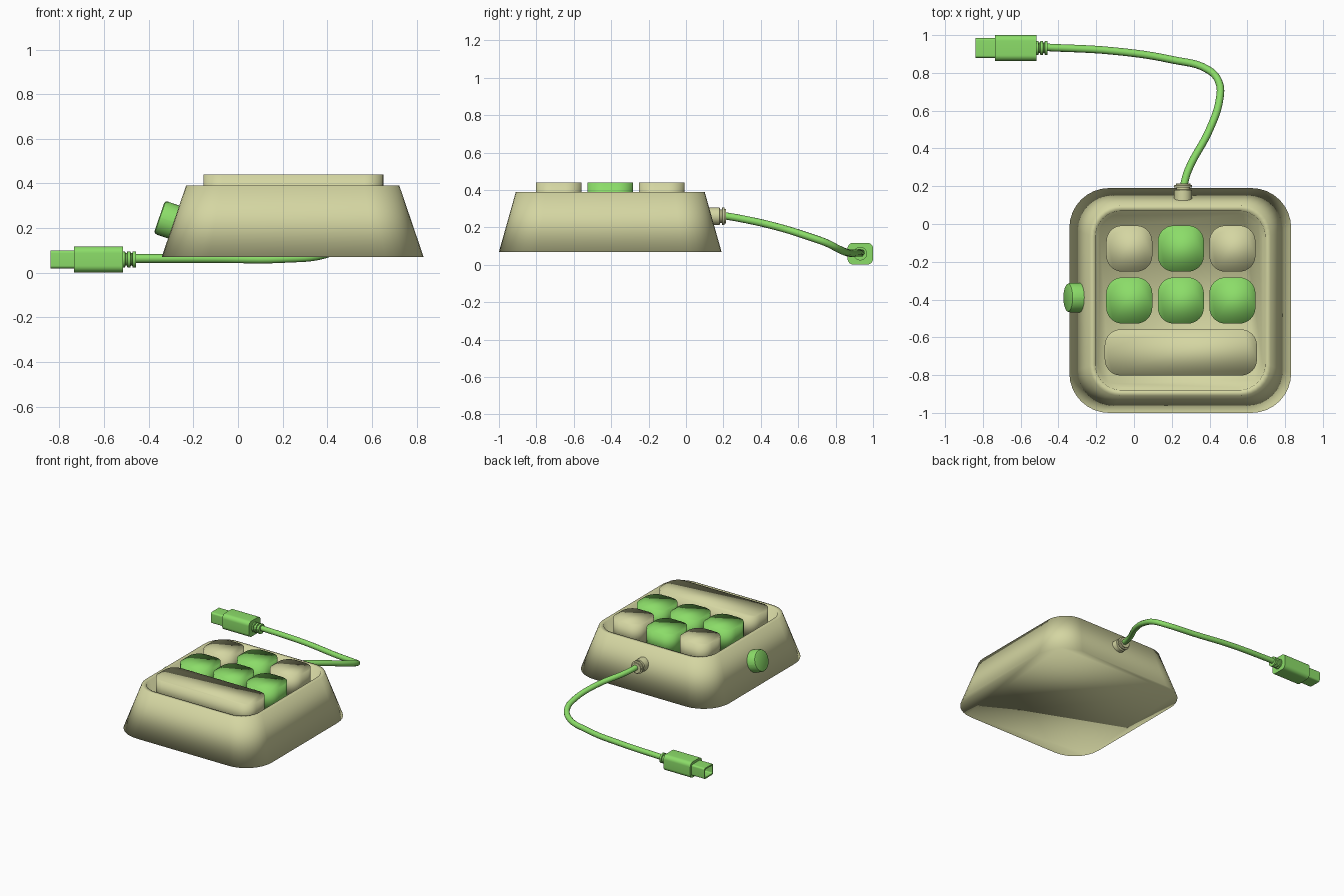
import bpy, bmesh, math
from mathutils import Vector, Matrix

if "Cube" in bpy.data.objects:
    bpy.data.objects.remove(bpy.data.objects["Cube"])


def material(name, rgb):
    m = bpy.data.materials.new(name)
    m.diffuse_color = (*rgb, 1)
    m.use_nodes = True
    m.node_tree.nodes["Principled BSDF"].inputs["Base Color"].default_value = m.diffuse_color
    return m


BEIGE = material("beige", (0.66, 0.67, 0.36))
GREEN = material("green", (0.26, 0.72, 0.14))


def rounded_rect(hx, hy, r, z, n=8):
    pts = []
    for k, (sx, sy) in enumerate([(1, 1), (-1, 1), (-1, -1), (1, -1)]):
        for i in range(n + 1):
            a = math.pi / 2 * (k + i / n)
            pts.append(Vector((sx * (hx - r) + r * math.cos(a),
                               sy * (hy - r) + r * math.sin(a), z)))
    return pts


def loft(name, rings, loc, mat, axis=(0, 0, 1), angle=None):
    """Skin a stack of rounded rectangles (half x, half y, radius, height), capped."""
    bm = bmesh.new()
    loops = [[bm.verts.new(p) for p in rounded_rect(*r)] for r in rings]
    for a, b in zip(loops, loops[1:]):
        for i in range(len(a)):
            j = (i + 1) % len(a)
            bm.faces.new((a[i], a[j], b[j], b[i]))
    bm.faces.new(loops[0][::-1])
    bm.faces.new(loops[-1])
    bmesh.ops.remove_doubles(bm, verts=bm.verts, dist=1e-5)
    me = bpy.data.meshes.new(name)
    bm.to_mesh(me)
    bm.free()
    ob = bpy.data.objects.new(name, me)
    bpy.context.collection.objects.link(ob)
    ob.data.materials.append(mat)
    ob.location = loc
    if tuple(axis) != (0, 0, 1):
        ob.rotation_euler = Vector(axis).to_track_quat('Z', 'Y').to_euler()
    bpy.ops.object.select_all(action='DESELECT')
    ob.select_set(True)
    bpy.context.view_layer.objects.active = ob
    if angle is None:
        bpy.ops.object.shade_smooth()
    else:
        bpy.ops.object.shade_smooth_by_angle(angle=math.radians(angle))
    return ob


def turned(name, profile, loc, mat, axis):
    """Round part from (radius, height) pairs."""
    return loft(name, [(r, r, r * 0.9999, h) for r, h in profile], loc, mat, axis, 40)


# tapered case with a sunken key tray
CX, CY = 0.245, -0.405
loft("case", [(0.587, 0.595, 0.21, 0.07), (0.478, 0.505, 0.16, 0.39),
              (0.45, 0.475, 0.14, 0.39), (0.435, 0.46, 0.13, 0.29)],
     (CX, CY, 0), BEIGE)

# two rows of square keys and a wide bar key
for row, (y, colours) in enumerate([(-0.13, (BEIGE, GREEN, BEIGE)),
                                    (-0.405, (GREEN, GREEN, GREEN))]):
    for col, mat in enumerate(colours):
        loft(f"key_{row}_{col}", [(0.122, 0.122, 0.085, 0.285), (0.122, 0.122, 0.085, 0.44)],
             (-0.025 + 0.273 * col, y, 0), mat)
loft("bar_key", [(0.403, 0.122, 0.085, 0.285), (0.403, 0.122, 0.085, 0.44)],
     (0.248, -0.68, 0), BEIGE)

# side knob, square to the sloping wall
turned("side_knob", [(0.078, -0.02), (0.078, 0.085), (0.074, 0.096), (0.066, 0.10)],
       (-0.258, -0.39, 0.217), GREEN, (-0.946, 0, 0.325))

# cable outlet on the back wall
turned("cable_outlet", [(0.047, 0), (0.047, 0.065), (0.036, 0.067), (0.036, 0.077),
                        (0.047, 0.079), (0.047, 0.09), (0.038, 0.092), (0.038, 0.1)],
       (0.26, 0.115, 0.26), BEIGE, (0, 1, 0))

# cable
cu = bpy.data.curves.new("cable", 'CURVE')
cu.dimensions = '3D'
cu.bevel_depth = 0.02
cu.bevel_resolution = 3
cu.resolution_u = 6
cu.use_fill_caps = True
path = [(0.26, 0.19, 0.265), (0.285, 0.28, 0.25), (0.40, 0.50, 0.20), (0.453, 0.66, 0.15),
        (0.45, 0.75, 0.118), (0.395, 0.815, 0.085), (0.2, 0.87, 0.064),
        (-0.1, 0.915, 0.064), (-0.48, 0.936, 0.064)]
sp = cu.splines.new('BEZIER')
sp.bezier_points.add(len(path) - 1)
for p, co in zip(sp.bezier_points, path):
    p.co = co
    p.handle_left_type = p.handle_right_type = 'AUTO'
sp.use_smooth = True
cable = bpy.data.objects.new("cable", cu)
cable.data.materials.append(GREEN)
bpy.context.collection.objects.link(cable)

# plug: ribbed collar, grip and hollow metal-style tip
PY, PZ, LEFT = 0.932, 0.06, (-1, 0, 0)
turned("plug_collar", [(0.036, 0), (0.036, 0.014), (0.028, 0.016), (0.028, 0.022),
                       (0.036, 0.024), (0.036, 0.038), (0.028, 0.04), (0.028, 0.046),
                       (0.036, 0.048), (0.036, 0.07)],
       (-0.458, PY, PZ), GREEN, LEFT)
loft("plug_grip", [(0.068, 0.058, 0.03, 0), (0.068, 0.058, 0.03, 0.22)],
     (-0.515, PY, PZ), GREEN, LEFT, 40)
loft("plug_tip", [(0.052, 0.04, 0.012, 0), (0.052, 0.04, 0.012, 0.11),
                  (0.042, 0.03, 0.008, 0.11), (0.042, 0.03, 0.008, 0.03)],
     (-0.73, PY, PZ), GREEN, LEFT, 40)
